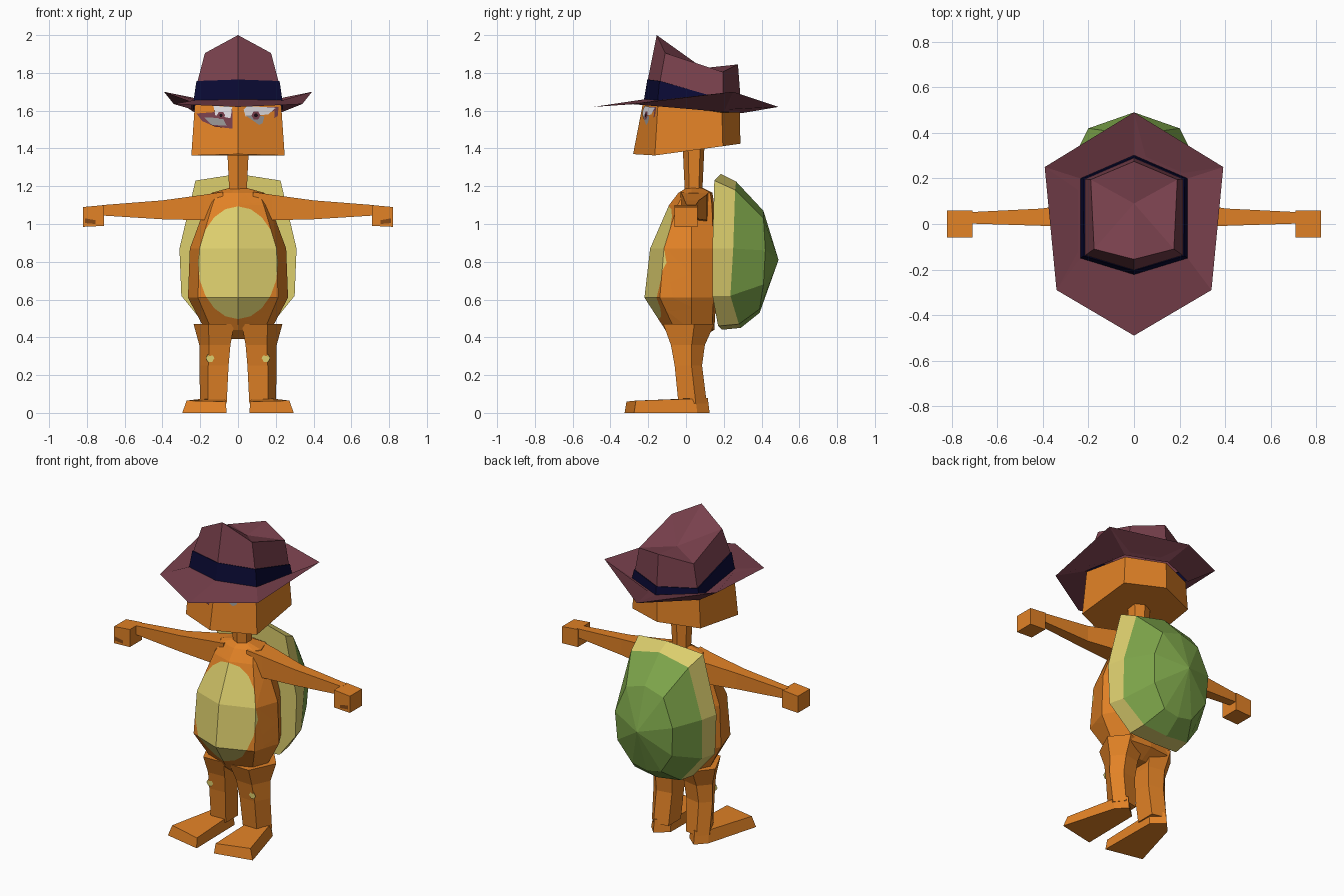
import bpy, bmesh, math
from mathutils import Vector

if "Cube" in bpy.data.objects:
    bpy.data.objects.remove(bpy.data.objects["Cube"])


def material(name, r, g, b):
    lin = [((c / 255 + 0.055) / 1.055) ** 2.4 if c > 10 else c / 255 / 12.92 for c in (r, g, b)]
    m = bpy.data.materials.new(name)
    m.diffuse_color = (*lin, 1)
    m.use_nodes = True
    m.node_tree.nodes["Principled BSDF"].inputs["Base Color"].default_value = m.diffuse_color
    return m


ORANGE = material("orange skin", 226, 130, 38)
YELLOW = material("pale yellow", 221, 207, 110)
GREEN = material("shell green", 125, 165, 74)
PLUM = material("hat plum", 120, 64, 76)
NAVY = material("hat band navy", 10, 10, 52)
WHITE = material("eye white", 225, 222, 226)
GREY = material("eye grey", 150, 148, 148)
BLACK = material("pupil black", 25, 12, 18)
BROWN = material("dark brown", 135, 74, 22)


def make(name, verts, faces, mats, ids=None, mirror=False):
    me = bpy.data.meshes.new(name)
    me.from_pydata(verts, [], faces)
    for m in mats:
        me.materials.append(m)
    for p in me.polygons:
        p.material_index = ids[p.index] if ids else 0
    bm = bmesh.new()
    bm.from_mesh(me)
    bmesh.ops.recalc_face_normals(bm, faces=bm.faces)
    bm.to_mesh(me)
    bm.free()
    ob = bpy.data.objects.new(name, me)
    bpy.context.collection.objects.link(ob)
    if mirror:
        mod = ob.modifiers.new("Mirror", 'MIRROR')
        mod.use_mirror_merge = False
    return ob


def loft(name, rings, mats, bands=None, caps=(True, True), mirror=False):
    """Join rings of points; a one-point last ring becomes a fan. bands = material per band."""
    n = len(rings[0])
    bands = bands or [0] * (len(rings) - 1)
    verts, faces, ids = [], [], []
    for r in rings:
        verts += r
    for k, b in enumerate(bands):
        for i in range(n):
            j = (i + 1) % n
            lo, hi = k * n, (k + 1) * n
            faces.append((lo + i, lo + j, hi) if len(rings[k + 1]) == 1
                         else (lo + i, lo + j, hi + j, hi + i))
            ids.append(b)
    if caps[0]:
        faces.append(tuple(range(n)))
        ids.append(bands[0])
    if caps[1] and len(rings[-1]) > 1:
        faces.append(tuple(range(len(verts) - n, len(verts))))
        ids.append(bands[-1])
    return make(name, verts, faces, mats, ids, mirror)


def sym(*half):
    """Close a half outline (first and last point on x = 0) with its mirror image."""
    return list(half) + [(-x, y, z) for x, y, z in half[-2:0:-1]]


# Torso: eight-sided egg (z, half width, front y, back y)
def oct_ring(z, w, f, b):
    return sym((0, f, z), (w * .8, f * .72 + .02, z), (w, .03, z),
               (w * .75, b * .85 + .01, z), (0, b, z))


torso = loft("torso", [oct_ring(*r) for r in (
    (.39, .10, -.05, .07), (.44, .175, -.11, .15), (.61, .265, -.22, .16), (.87, .255, -.19, .16),
    (1.10, .17, -.09, .15), (1.165, .14, -.04, .14), (1.19, .05, 0, .09))], [ORANGE, YELLOW])

# Belly patch: cut an ellipse into the front faces and colour it
bm = bmesh.new()
bm.from_mesh(torso.data)
N, RX, RZ, CZ = 20, .21, .295, .795
for i in range(N):
    a = 2 * math.pi * (i + .5) / N
    no = Vector((math.cos(a) / RX, 0, math.sin(a) / RZ)).normalized()
    co = Vector((RX * math.cos(a), 0, CZ + RZ * math.sin(a)))
    front = [f for f in bm.faces if f.calc_center_median().y < -.01]
    geom = list({e for f in front for e in f.edges} | {v for f in front for v in f.verts}) + front
    bmesh.ops.bisect_plane(bm, geom=geom, plane_co=co, plane_no=no)
for f in bm.faces:
    c = f.calc_center_median()
    if c.y < -.01 and (c.x / RX) ** 2 + ((c.z - CZ) / RZ) ** 2 < 1:
        f.material_index = 1
bm.to_mesh(torso.data)
bm.free()

# Shell: yellow rim and green dome
loft("shell", [
    sym((0, .185, 1.265), (.225, .15, 1.23), (.31, .14, .87), (.30, .14, .62), (.17, .17, .46), (0, .19, .44)),
    sym((0, .265, 1.225), (.20, .26, 1.18), (.285, .25, .87), (.275, .235, .62), (.16, .28, .47), (0, .29, .45)),
    sym((0, .41, 1.07), (.13, .41, 1.03), (.20, .42, .86), (.19, .41, .68), (.10, .39, .55), (0, .39, .53)),
    [(0, .49, .81)]], [YELLOW, GREEN], [0, 1, 1])

# Neck and head
loft("neck", [sym((0, .04 - r, z), (r, .04 - r * .5, z), (r, .04 + r * .6, z), (0, .04 + r, z))
              for z, r in ((1.14, .045), (1.42, .058))], [ORANGE])
loft("head", [
    sym((0, -.28, 1.37), (.247, -.165, 1.363), (.237, .195, 1.412), (0, .288, 1.425)),
    sym((0, -.228, 1.64), (.228, -.148, 1.64), (.225, .19, 1.59), (0, .285, 1.59))], [ORANGE])

# Hat: navy band and creased crown, then the wide brim
base = sym((0, -.222, 1.66), (.235, -.15, 1.655), (.235, .2, 1.605), (0, .302, 1.60))
loft("hat_crown", [
    base,
    sym((0, -.205, 1.765), (.22, -.14, 1.757), (.222, .2, 1.66), (0, .295, 1.65)),
    sym((0, -.202, 1.765), (.214, -.137, 1.757), (.216, .197, 1.66), (0, .29, 1.65)),
    sym((0, -.155, 2.0), (.175, -.11, 1.905), (.19, .195, 1.805), (0, .275, 1.845)),
    [(0, .09, 1.825)]], [NAVY, PLUM], [0, 0, 1, 1], caps=(False, False))
loft("hat_brim", [
    base,
    sym((0, -.49, 1.62), (.34, -.29, 1.635), (.392, .25, 1.70), (0, .49, 1.62)),
    [(x, y, z - .012) for x, y, z in base]], [PLUM], caps=(False, False))


# Eyes: thin plates lying on the two slanted front faces of the head
def on_face(x, z, lift):
    t = (z - 1.367) / .273
    return (x, (-.28 + .052 * t) + abs(x) * (.466 - .115 * t) - lift, z)


def eye_plate(name, pts, mat, lift):
    make(name, [on_face(x, z, lift) for x, z in pts], [tuple(range(len(pts)))], [mat])


def spot(x, z, r):
    return [(x + r * math.cos(k * math.pi / 3), z + r * math.sin(k * math.pi / 3)) for k in range(6)]


eye_plate("left_lid", [(-.22, 1.585), (-.03, 1.60), (-.03, 1.505), (-.12, 1.515), (-.19, 1.545)], PLUM, .003)
eye_plate("left_eye_grey", [(-.18, 1.565), (-.08, 1.56), (-.06, 1.52), (-.14, 1.525)], GREY, .005)
eye_plate("left_eye_white", [(-.13, 1.625), (-.03, 1.62), (-.04, 1.56), (-.12, 1.575)], WHITE, .006)
eye_plate("left_iris", spot(-.09, 1.575, .022), PLUM, .0075)
eye_plate("left_pupil", spot(-.09, 1.575, .009), BLACK, .009)
eye_plate("right_lid", [(.08, 1.62), (.215, 1.62), (.21, 1.57), (.15, 1.545), (.10, 1.56)], PLUM, .003)
eye_plate("right_eye_white", [(.03, 1.605), (.05, 1.625), (.20, 1.615), (.16, 1.58), (.04, 1.57)], WHITE, .005)
eye_plate("right_eye_grey", [(.04, 1.575), (.14, 1.57), (.125, 1.515)], GREY, .006)
eye_plate("right_iris", spot(.095, 1.575, .024), PLUM, .0075)
eye_plate("right_pupil", spot(.095, 1.575, .011), BLACK, .009)


# Arms and hands (x, y0, y1, z0, z1)
def side_ring(x, y0, y1, z0, z1):
    return [(x, y0, z0), (x, y1, z0), (x, y1, z1), (x, y0, z1)]


loft("arms", [side_ring(*r) for r in (
    (.08, -.03, .12, .99, 1.17), (.18, -.02, .11, 1.02, 1.155), (.40, -.008, .068, 1.025, 1.125),
    (.72, .002, .052, 1.045, 1.10))], [ORANGE], mirror=True)
loft("hands", [side_ring(.71, -.06, .06, .99, 1.10), side_ring(.82, -.06, .06, .985, 1.09)],
     [ORANGE], mirror=True)
make("finger_marks", [(.755, -.063, 1.0), (.81, -.063, 1.005), (.81, -.063, 1.03), (.755, -.063, 1.02)],
     [(0, 1, 2, 3)], [BROWN], mirror=True)


# Legs and feet (z, inner x, outer x, front y, back y)
def leg_ring(z, x0, x1, f, b):
    m = (x0 + x1) / 2
    return [(x0, f, z), (m + .03, f - .005, z), (x1, f * .4 + b * .6, z), (m + .02, b, z), (x0, b * .8, z)]


loft("legs", [leg_ring(*r) for r in (
    (.05, .06, .20, -.035, .11), (.25, .05, .205, -.055, .085), (.36, .04, .205, -.075, .10),
    (.47, .02, .235, -.115, .15))], [ORANGE], mirror=True)
loft("feet", [
    [(.06, -.325, 0), (.295, -.275, 0), (.20, .06, 0), (.14, .125, 0), (.065, .06, 0)],
    [(.065, -.315, .06), (.272, -.265, .065), (.19, .05, .075), (.14, .115, .08), (.07, .05, .075)]],
     [ORANGE], mirror=True)


# Small yellow spots on the arms and knees
ring = spot(.482, .03, .022)
make("arm_spots", [(x, y, 1.125 - (x - .4) * .078 - .001) for x, y in ring], [tuple(range(6))],
     [YELLOW], mirror=True)
make("knee_spots", [(x, -.069, z) for x, z in spot(.148, .29, .023)], [tuple(range(6))],
     [YELLOW], mirror=True)
